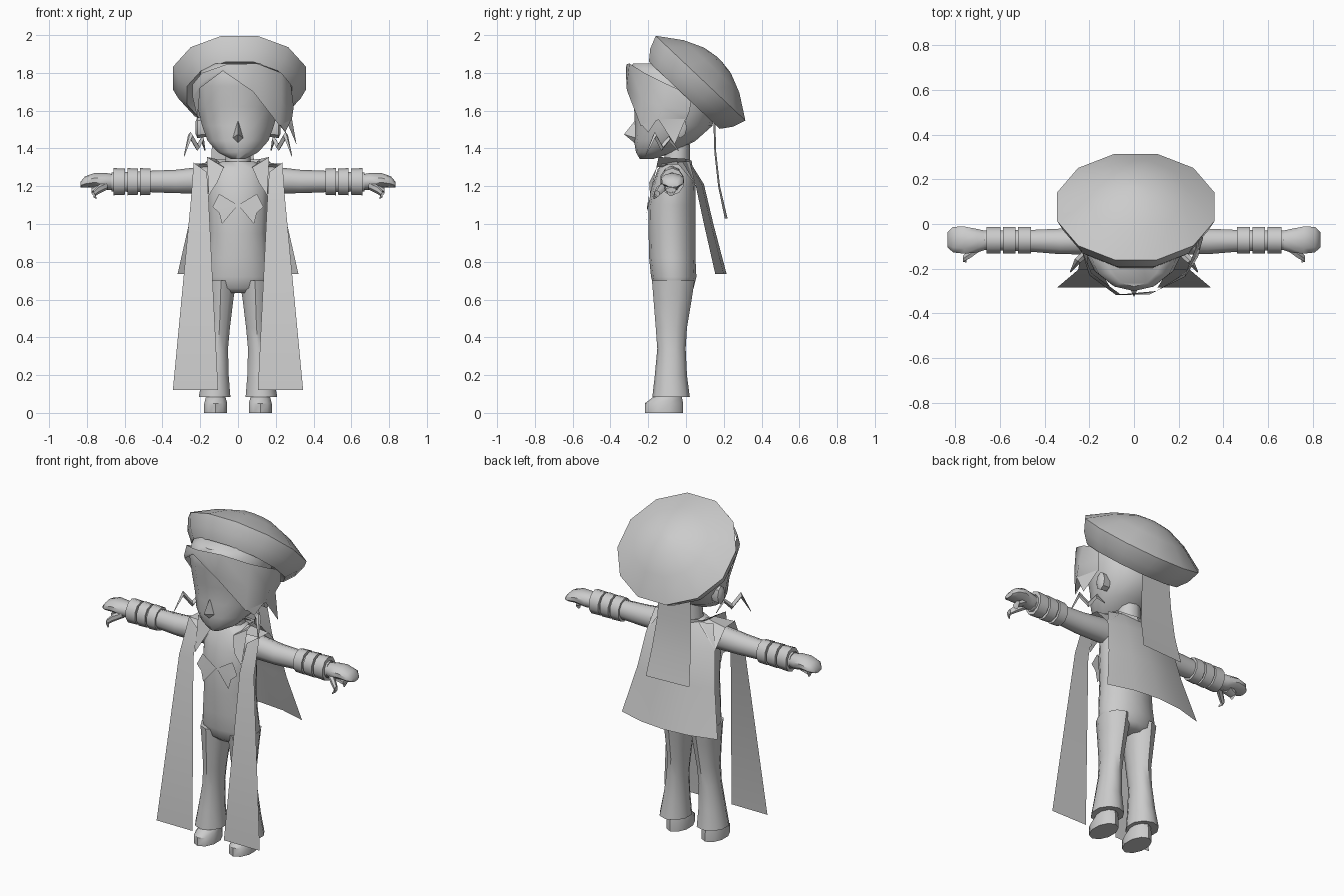
import bpy, bmesh, math
from mathutils import Vector

grey = bpy.data.materials.new("plain grey")
grey.diffuse_color = (0.6, 0.6, 0.6, 1)


def make(name, verts, faces, angle=40, closed=True):
    """Mesh object with smooth shading below the given angle."""
    me = bpy.data.meshes.new(name)
    me.from_pydata([tuple(v) for v in verts], [], faces)
    if closed:
        bm = bmesh.new()
        bm.from_mesh(me)
        bmesh.ops.recalc_face_normals(bm, faces=bm.faces)
        bm.to_mesh(me)
        bm.free()
    me.shade_smooth()
    me.set_sharp_from_angle(angle=math.radians(angle))
    me.materials.append(grey)
    ob = bpy.data.objects.new(name, me)
    bpy.context.collection.objects.link(ob)
    return ob


def oval(c, u, v, n, turn=0.0):
    c, u, v = Vector(c), Vector(u), Vector(v)
    return [c + u * math.cos(a) + v * math.sin(a)
            for a in (2 * math.pi * (i + turn) / n for i in range(n))]


def loft(name, rings, angle=40):
    n = len(rings[0])
    verts = [p for r in rings for p in r]
    faces = [(k * n + i, k * n + (i + 1) % n, (k + 1) * n + (i + 1) % n, (k + 1) * n + i)
             for k in range(len(rings) - 1) for i in range(n)]
    faces += [tuple(range(n)), tuple(range(len(verts) - n, len(verts)))]
    return make(name, verts, faces, angle)


def upright(name, rows, n=12, angle=40):
    """Rows of (z, centre x, half width, front y, back y)."""
    return loft(name, [oval((cx, (f + b) / 2, z), (rx, 0, 0), (0, (b - f) / 2, 0), n, 0.5)
                       for z, cx, rx, f, b in rows], angle)


def sheet(name, rows, angle=40):
    """Thin cloth made from rows of points of equal length."""
    m = len(rows[0])
    faces = [(k * m + i, k * m + i + 1, (k + 1) * m + i + 1, (k + 1) * m + i)
             for k in range(len(rows) - 1) for i in range(m - 1)]
    return make(name, [p for r in rows for p in r], faces, angle, False)


def side(points, s):
    return [(s * x, y, z) for x, y, z in points]


# head and neck
upright("head", [(1.345, 0, .04, -.245, -.17), (1.38, 0, .11, -.265, -.06),
                 (1.44, 0, .165, -.275, .05), (1.52, 0, .195, -.27, .14),
                 (1.62, 0, .22, -.275, .16), (1.73, 0, .225, -.295, .15),
                 (1.81, 0, .20, -.30, .10), (1.85, 0, .13, -.28, .04)], 14, 60)
upright("neck", [(1.28, 0, .075, -.12, .02), (1.42, 0, .065, -.11, .02)], 10)
make("nose", [(0, -.328, 1.475), (-.035, -.25, 1.45), (.035, -.25, 1.45), (0, -.26, 1.56),
              (0, -.25, 1.41)], [(0, 1, 3), (0, 3, 2), (0, 4, 1), (0, 2, 4), (1, 4, 2, 3)])

# swept fringe, ending in two points on one side
sheet("fringe", [
    [(-.24, -.10, 1.74), (-.19, -.22, 1.80), (-.06, -.315, 1.845), (.10, -.30, 1.85),
     (.23, -.22, 1.80), (.28, -.10, 1.74), (.27, .03, 1.68)],
    [(-.24, -.10, 1.67), (-.20, -.23, 1.74), (-.08, -.318, 1.82), (.07, -.315, 1.72),
     (.23, -.235, 1.66), (.295, -.12, 1.62), (.27, .02, 1.60)],
    [(-.215, -.09, 1.56), (-.20, -.225, 1.72), (-.08, -.315, 1.81), (.08, -.31, 1.70),
     (.22, -.24, 1.52), (.285, -.15, 1.55), (.25, .0, 1.55)]], 60)
make("fringe_points", [(.14, -.28, 1.625), (.22, -.24, 1.53), (.285, -.15, 1.56), (.25, -.20, 1.485),
                       (.25, .0, 1.56), (.31, -.06, 1.42), (.295, -.12, 1.62)],
     [(0, 3, 1), (1, 3, 2), (2, 5, 4), (6, 2, 4)], 40, False)

# tilted beret: 12 sided rings stacked along its axis
across, up = Vector((0, .727, -.687)), Vector((0, .687, .727))
beret = []
for h, r in ((-.07, .5), (-.125, .79), (-.07, .92), (0, 1), (.085, .62), (.13, .3), (.142, .05)):
    beret.append(oval(Vector((.008, .077, 1.772)) + up * h,
                      (.365 * r, 0, 0), across * .338 * r, 12, 0.5))
loft("beret", beret, 35)
sheet("beret_ribbon", [[(-.13, .145, 1.54), (.07, .155, 1.54)], [(-.14, .15, 1.38), (.08, .16, 1.38)],
                       [(-.15, .17, 1.20), (.10, .18, 1.20)], [(-.165, .205, 1.03), (.115, .22, 1.03)]])

# torso
upright("torso", [(1.33, 0, .09, -.12, .01), (1.29, 0, .15, -.15, .035), (1.2, 0, .167, -.18, .05),
                  (1.1, 0, .162, -.20, .05), (.95, 0, .155, -.198, .05), (.82, 0, .165, -.195, .05),
                  (.72, 0, .177, -.185, .055), (.66, 0, .165, -.17, .04), (.635, 0, .12, -.14, .01)], 14, 50)

# cape hanging from the shoulders
cape = []
for z, w, ye, yc in ((1.33, .17, -.02, .02), (1.21, .23, .05, .095), (1.0, .26, .095, .145), (.735, .32, .155, .215)):
    cape.append([(w * t, yc + (ye - yc) * t * t, z) for t in (-1, -.5, 0, .5, 1)])
sheet("cape", cape)

for s, tag in ((-1, "left"), (1, "right")):
    # legs with flared hems, and shoes
    upright(tag + "_trouser_leg", [(.70, s * .09, .085, -.18, .045), (.60, s * .093, .072, -.172, .03),
                                   (.45, s * .098, .058, -.16, .005), (.34, s * .108, .058, -.152, -.002),
                                   (.20, s * .118, .072, -.165, .005), (.085, s * .124, .088, -.178, .02),
                                   (.09, s * .12, .05, -.14, -.02)], 10, 45)
    upright(tag + "_shoe", [(0, s * .118, .064, -.218, -.015), (.05, s * .118, .064, -.218, -.015),
                            (.075, s * .118, .057, -.185, -.02), (.12, s * .118, .045, -.13, -.025)], 10)

    # sleeve, cuff bands, hand
    def limb(name, rows, n=10, angle=45):
        return loft(name, [oval((s * x, y, z), (0, ry, 0), (0, 0, rz), n, 0.5)
                           for x, y, z, ry, rz in rows], angle)
    limb(tag + "_sleeve", [(.10, -.075, 1.235, .06, .075), (.2, -.075, 1.232, .064, .07),
                           (.33, -.078, 1.225, .06, .062), (.48, -.075, 1.225, .05, .056),
                           (.67, -.073, 1.222, .046, .05)])
    for i, x in enumerate((.462, .53, .597)):
        w = .062 if i == 2 else .056
        limb(tag + "_cuff_band", [(x, -.073, 1.224, .063, .069), (x + w, -.073, 1.224, .063, .072)])
    limb(tag + "_hand", [(.65, -.072, 1.222, .04, .04), (.70, -.075, 1.225, .055, .045),
                         (.76, -.072, 1.232, .064, .038), (.81, -.07, 1.222, .06, .03),
                         (.835, -.07, 1.208, .035, .014)])
    limb(tag + "_thumb", [(.69, -.10, 1.205, .025, .022), (.735, -.135, 1.185, .022, .024),
                          (.765, -.155, 1.16, .016, .018), (.75, -.168, 1.137, .006, .005)], 6)
    limb(tag + "_fingers", [(.73, -.08, 1.20, .04, .02), (.775, -.08, 1.18, .03, .015),
                            (.77, -.08, 1.155, .012, .008)], 6)

    # long front coat panel
    sheet(tag + "_coat_panel", [side(r, s) for r in (
        [(.165, -.15, 1.275), (.235, -.13, 1.325)],
        [(.155, -.205, 1.12), (.25, -.205, 1.12)],
        [(.105, -.285, .12), (.345, -.285, .12)])])
    # shoulder yoke joining panel and cape
    sheet(tag + "_yoke", [side(r, s) for r in (
        [(.10, -.13, 1.315), (.235, -.13, 1.32)],
        [(.10, -.05, 1.335), (.235, -.04, 1.315)],
        [(.10, .02, 1.33), (.23, .05, 1.21)])])
    # standing collar and vest lapel
    sheet(tag + "_collar", [side(r, s) for r in (
        [(.155, -.19, 1.15), (.165, -.145, 1.355), (.12, 0, 1.345), (0, .03, 1.335)],
        [(.11, -.195, 1.22), (.075, -.155, 1.30), (.08, .0, 1.31), (0, .035, 1.30)])])
    make(tag + "_lapel", side([(0, -.205, 1.10), (.10, -.195, 1.16), (.135, -.2, 1.09),
                               (.10, -.208, 1.06), (.085, -.212, 1.0)], s),
         [(0, 1, 2, 3), (0, 3, 4)], 40, False)
    # ear
    loft(tag + "_ear", [oval((s * x, -.03, 1.51), (0, .035 * k, 0), (0, 0, .055 * k), 8)
                        for x, k in ((.17, .9), (.215, 1), (.225, .6))])
    # zigzag earring
    zig = [(.285, -.215, 1.36, .003), (.252, -.165, 1.47, .018), (.215, -.13, 1.405, .018),
           (.19, -.09, 1.45, .014), (.175, -.04, 1.39, .004)]
    loft(tag + "_earring", [oval((s * x, y, z), (s * w * .7, w * .5, 0), (0, 0, w), 4)
                            for x, y, z, w in zig], 30)
